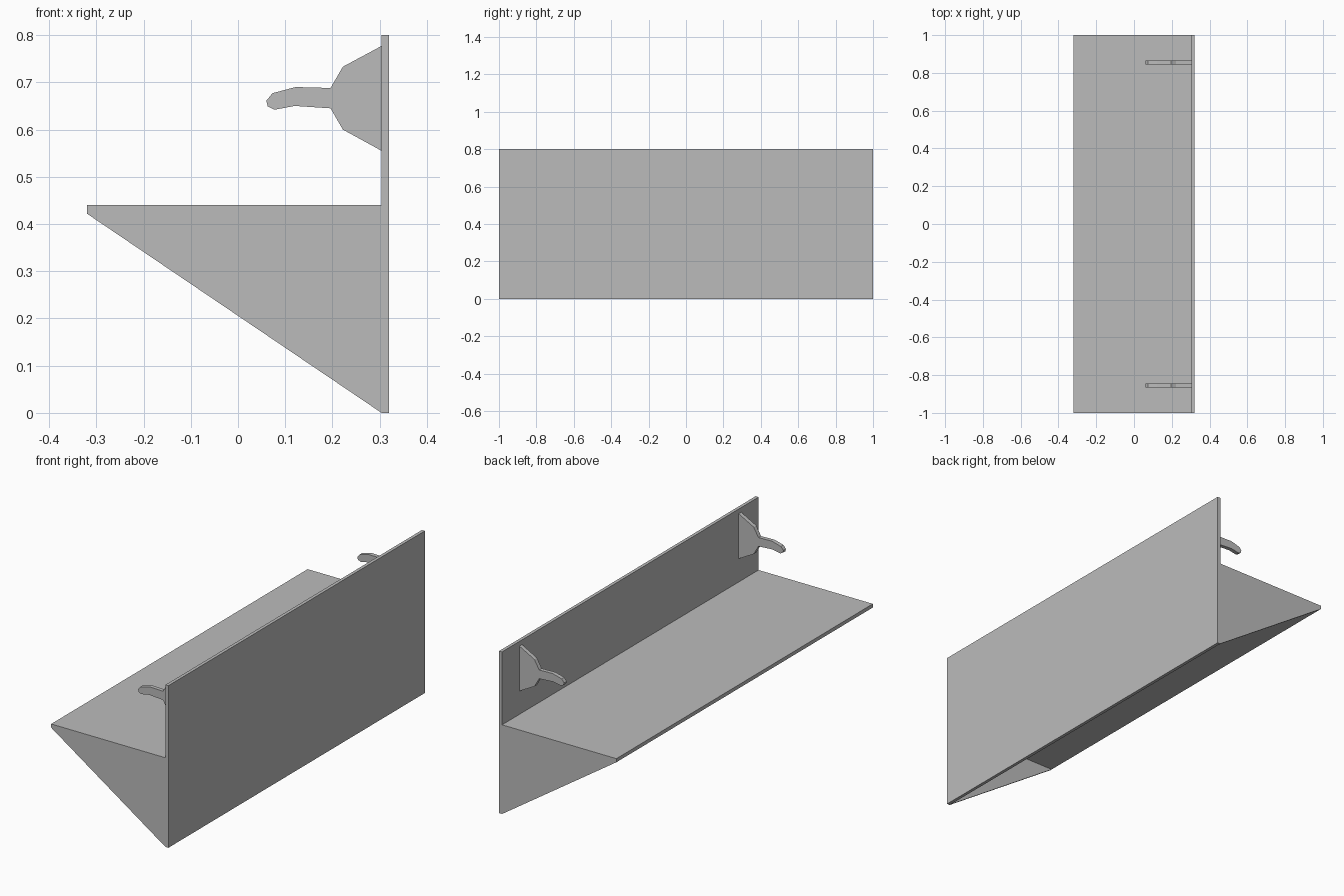
import bpy
import bmesh

cube = bpy.data.objects.get("Cube")
if cube:
    bpy.data.objects.remove(cube, do_unlink=True)

grey = bpy.data.materials.new("plain_grey")
grey.use_nodes = True
colour = (0.5, 0.5, 0.5, 1)
grey.diffuse_color = colour
grey.node_tree.nodes["Principled BSDF"].inputs["Base Color"].default_value = colour


def extrude_profile(name, profile, y_start, y_end):
    """Extrude an x-z outline along y into a flat-shaded solid."""
    bm = bmesh.new()
    face = bm.faces.new([bm.verts.new((x, y_start, z)) for x, z in profile])
    new = bmesh.ops.extrude_face_region(bm, geom=[face])["geom"]
    moved = [v for v in new if isinstance(v, bmesh.types.BMVert)]
    bmesh.ops.translate(bm, verts=moved, vec=(0, y_end - y_start, 0))
    bmesh.ops.recalc_face_normals(bm, faces=bm.faces)
    mesh = bpy.data.meshes.new(name)
    bm.to_mesh(mesh)
    bm.free()
    mesh.materials.append(grey)
    obj = bpy.data.objects.new(name, mesh)
    bpy.context.collection.objects.link(obj)
    return obj


FRONT, WALL, REAR = -0.32, 0.304, 0.32
SHELF_TOP, SHELF_BASE, TOP = 0.44, 0.422, 0.8
END = 1.0
GUSSET = 0.01

# Upright board and shelf board
extrude_profile("back_panel", [(WALL, 0), (REAR, 0), (REAR, TOP), (WALL, TOP)], -END, END)
extrude_profile("shelf", [(FRONT, SHELF_BASE), (WALL, SHELF_BASE),
                          (WALL, SHELF_TOP), (FRONT, SHELF_TOP)], -END, END)

# Triangular end brackets; the underside between them stays open
triangle = [(FRONT, SHELF_BASE), (WALL, 0), (WALL, SHELF_BASE)]

# Flared mounting plate with a slightly drooping peg
hook = [(WALL, 0.777), (0.222, 0.733), (0.196, 0.688), (0.16, 0.689), (0.122, 0.69),
        (0.073, 0.677), (0.06, 0.661), (0.063, 0.649), (0.077, 0.642),
        (0.12, 0.65), (0.196, 0.645), (0.222, 0.6), (WALL, 0.555)]

for side, sign in (("front", -1), ("rear", 1)):
    extrude_profile(side + "_end_bracket", triangle, sign * (END - GUSSET), sign * END)
    extrude_profile(side + "_hook", hook, sign * 0.845, sign * 0.865)
